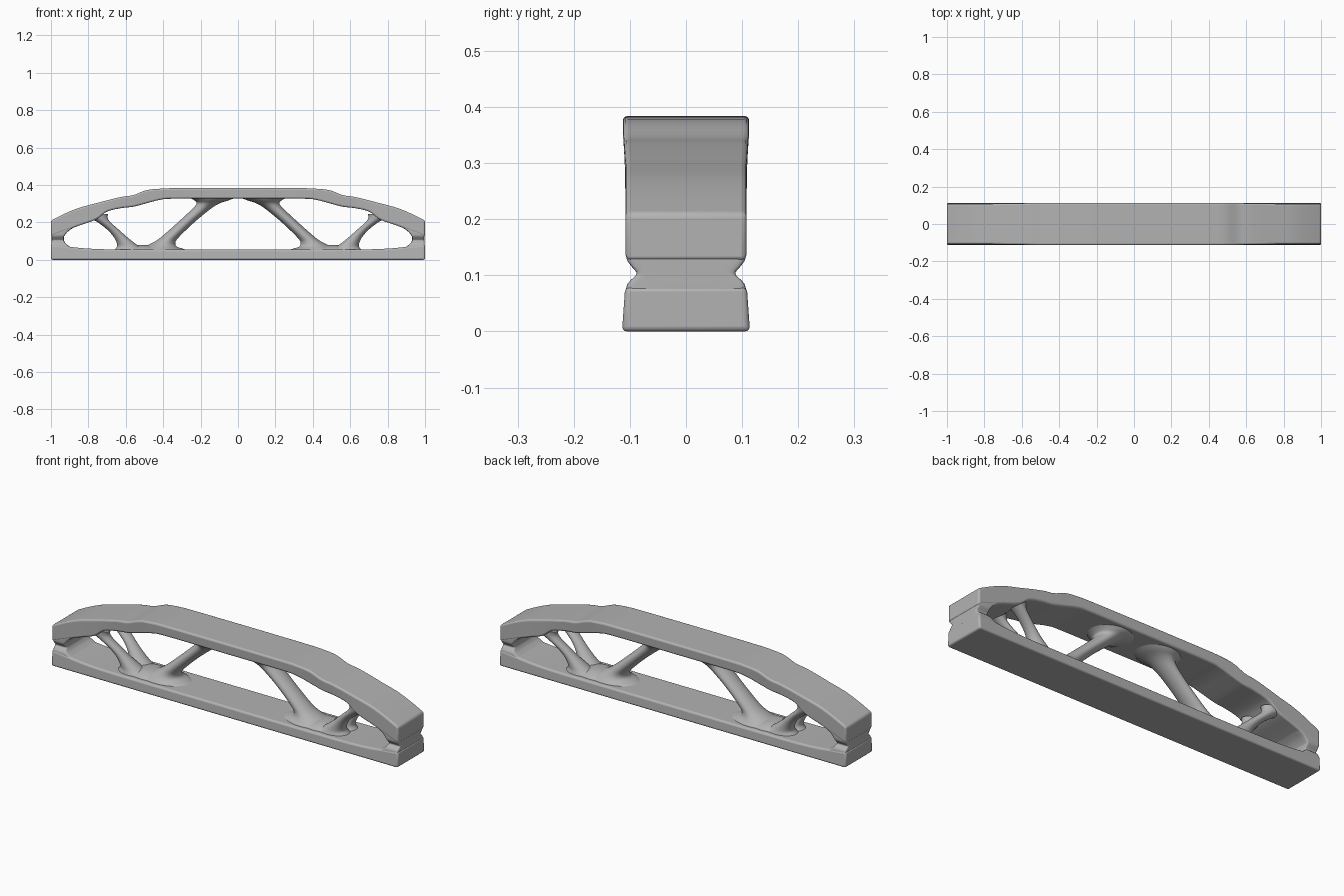
import bpy
import bmesh
import math

cube = bpy.data.objects.get("Cube")
if cube:
    bpy.data.objects.remove(cube, do_unlink=True)

grey = bpy.data.materials.new("plain_grey")
grey.use_nodes = True
colour = (0.45, 0.45, 0.45, 1)
grey.diffuse_color = colour
bsdf = grey.node_tree.nodes["Principled BSDF"]
bsdf.inputs["Base Color"].default_value = colour
bsdf.inputs["Roughness"].default_value = 0.6


def finish(name, bm, angle=40):
    """Turn a bmesh into a smooth shaded object."""
    bmesh.ops.recalc_face_normals(bm, faces=bm.faces)
    mesh = bpy.data.meshes.new(name)
    bm.to_mesh(mesh)
    bm.free()
    mesh.materials.append(grey)
    ob = bpy.data.objects.new(name, mesh)
    bpy.context.collection.objects.link(ob)
    bpy.ops.object.select_all(action="DESELECT")
    ob.select_set(True)
    bpy.context.view_layer.objects.active = ob
    bpy.ops.object.shade_smooth_by_angle(angle=math.radians(angle))
    return ob


def skin(name, rings, angle=40):
    """Skin matching rings of points and cap both ends."""
    bm = bmesh.new()
    loops = [[bm.verts.new(p) for p in ring] for ring in rings]
    n = len(loops[0])
    for a, b in zip(loops, loops[1:]):
        for i in range(n):
            j = (i + 1) % n
            bm.faces.new((a[i], a[j], b[j], b[i]))
    bm.faces.new(loops[0])
    bm.faces.new(loops[-1])
    return finish(name, bm, angle)


def catmull(rows, steps=4):
    """Smooth a list of rows, keeping the given rows."""
    out = []
    last = len(rows) - 1
    for i in range(last):
        quad = [rows[max(i - 1, 0)], rows[i], rows[i + 1], rows[min(i + 2, last)]]
        for s in range(steps):
            t = s / steps
            out.append(tuple(
                0.5 * (2 * b + (c - a) * t + (2 * a - 5 * b + 4 * c - d) * t * t
                       + (3 * b - a - 3 * c + d) * t ** 3)
                for a, b, c, d in zip(*quad)))
    return out + [rows[-1]]


def chord(name, half, width):
    """Long member from rows of x, underside, top; mirrored about the middle."""
    rows = catmull(half)
    rows = rows[:-1] + [(-x, lo, hi) for x, lo, hi in reversed(rows)]
    rings = []
    for x, lo, hi in rows:
        a, b = width(lo), width(hi)
        rings.append([(x, -a, lo), (x, a, lo), (x, b, hi), (x, -b, hi)])
    ob = skin(name, rings)
    bev = ob.modifiers.new("soft_edges", "BEVEL")
    bev.width = 0.009
    bev.segments = 3
    bev.limit_method = "ANGLE"
    bev.angle_limit = math.radians(40)
    return ob


def pillar(name, levels, sx=1, sy=1, power=1.0, count=32):
    """Loft of level slices: z, centre x, centre y, half x, half y."""
    def bend(v):
        return math.copysign(abs(v) ** power, v)
    rings = []
    for z, cx, cy, hx, hy in catmull(levels, 5):
        ring = []
        for k in range(count):
            t = math.tau * (k + 0.5) / count
            ring.append((sx * (cx + hx * bend(math.cos(t))),
                         sy * (cy + hy * bend(math.sin(t))), z))
        rings.append(ring)
    return skin(name, rings, 60)


# Arched upper chord with a gently wavy outline
chord("upper_chord", [
    (-1, .125, .21), (-.93, .152, .245), (-.85, .183, .278), (-.76, .215, .302),
    (-.70, .258, .318), (-.62, .277, .337), (-.56, .284, .346), (-.49, .302, .372),
    (-.42, .32, .38), (-.34, .327, .383), (0, .327, .384)],
    lambda z: .108 + .005 * min(max((z - .3) / .06, 0), 1))

# Flat lower chord, slightly wider at its foot
chord("lower_chord", [
    (-1, 0, .08), (-.92, 0, .072), (-.8, 0, .06), (-.6, 0, .055), (0, 0, .055)],
    lambda z: .114 - .07 * z)

for side, sx in (("left", 1), ("right", -1)):
    # Waisted end post closing the outer opening
    post = [(.045, .83, .107), (.06, .88, .108), (.08, .913, .106), (.09, .923, .1),
            (.103, .93, .088), (.117, .93, .098), (.13, .927, .106),
            (.155, .905, .107), (.18, .865, .107), (.195, .84, .106)]
    pillar(side + "_end_post",
           [(z, (inner + .998) / 2, 0, (.998 - inner) / 2, hy) for z, inner, hy in post],
           sx, power=.15, count=48)

    # Main diagonal strut, flared into both chords
    pillar(side + "_main_strut", [
        (.04, .42, 0, .18, .1), (.058, .42, 0, .13, .088), (.07, .415, 0, .09, .075),
        (.09, .397, 0, .062, .06), (.12, .365, 0, .048, .052), (.2, .278, 0, .044, .048),
        (.27, .198, 0, .049, .053), (.3, .162, 0, .06, .065), (.318, .142, 0, .092, .085),
        (.335, .135, 0, .13, .1)], sx)

    # Low mound where the struts meet
    pillar(side + "_strut_foot", [
        (.04, .5, 0, .18, .1), (.058, .5, 0, .13, .085), (.07, .505, 0, .08, .065),
        (.078, .51, 0, .04, .04)], sx)

    # Forked outer strut, front and back branches
    for end, sy in (("front", -1), ("back", 1)):
        pillar(side + "_" + end + "_fork_strut", [
            (.045, .575, .03, .1, .065), (.06, .58, .032, .075, .055),
            (.08, .593, .036, .053, .045), (.12, .627, .045, .036, .033),
            (.16, .667, .055, .031, .028), (.2, .715, .065, .034, .03),
            (.225, .745, .068, .048, .035), (.245, .758, .068, .065, .038)], sx, sy)
